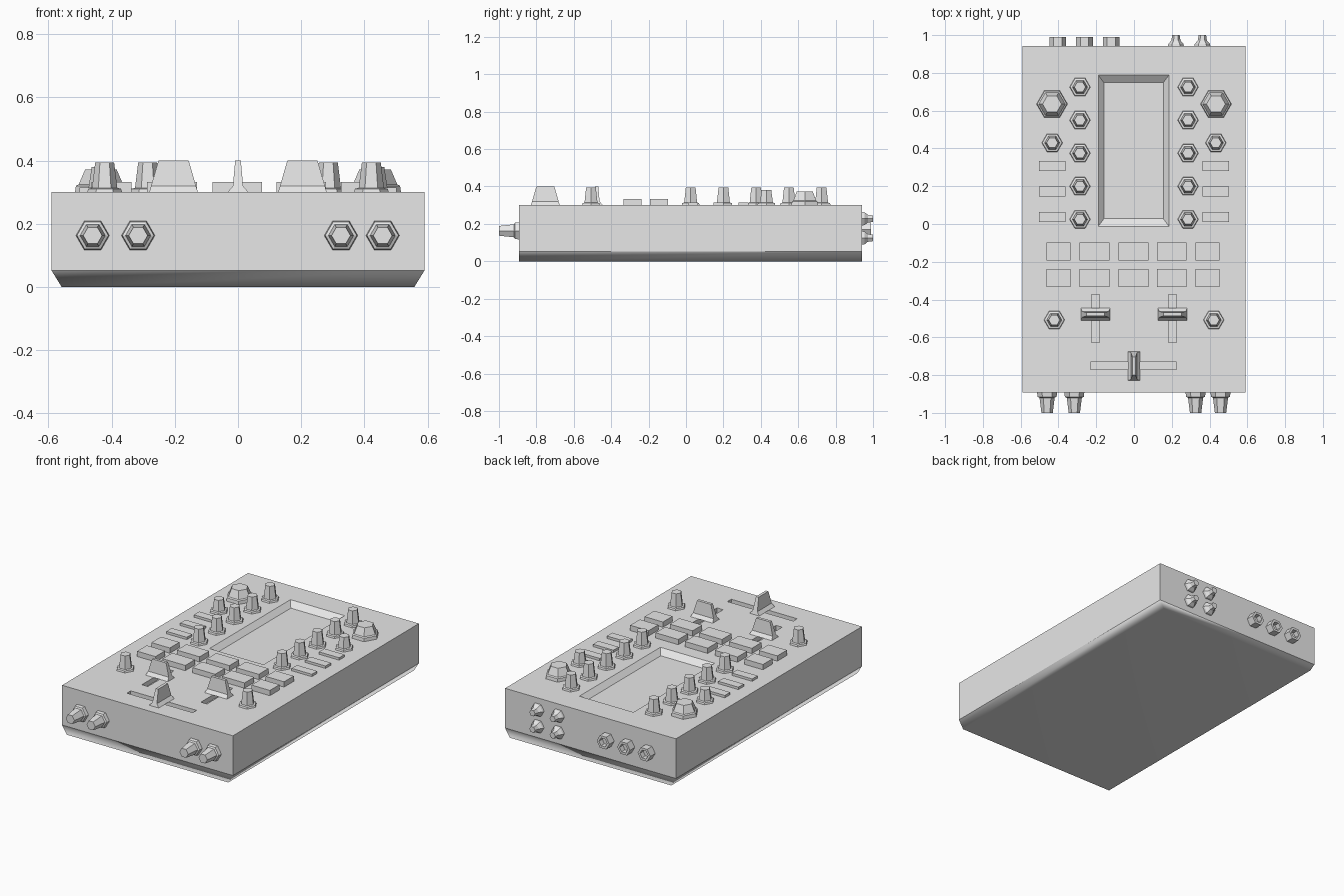
import bpy, bmesh, math
from mathutils import Vector, Matrix

cube = bpy.data.objects.get("Cube")
if cube:
    bpy.data.objects.remove(cube, do_unlink=True)

grey = bpy.data.materials.new("light_grey")
grey.use_nodes = True
grey.diffuse_color = (0.8, 0.8, 0.8, 1)
grey.node_tree.nodes["Principled BSDF"].inputs["Base Color"].default_value = (0.8, 0.8, 0.8, 1)

TOP, FRONT, BACK = 0.30, -0.893, 0.942
UP = Matrix.Identity(4)
FORWARD = Matrix.Rotation(math.pi / 2, 4, 'X')
BACKWARD = Matrix.Rotation(-math.pi / 2, 4, 'X')


def loft(name, rings, location=(0, 0, 0), turn=UP, cap_end=True):
    """Skin a stack of equal-sized rings and cap the ends."""
    bm = bmesh.new()
    loops = [[bm.verts.new(p) for p in ring] for ring in rings]
    n = len(loops[0])
    for a, b in zip(loops, loops[1:]):
        for i in range(n):
            j = (i + 1) % n
            bm.faces.new((a[i], a[j], b[j], b[i]))
    bm.faces.new(loops[0])
    if cap_end:
        bm.faces.new(loops[-1])
    bmesh.ops.recalc_face_normals(bm, faces=bm.faces)
    mesh = bpy.data.meshes.new(name)
    bm.to_mesh(mesh)
    bm.free()
    mesh.materials.append(grey)
    obj = bpy.data.objects.new(name, mesh)
    obj.matrix_world = Matrix.Translation(location) @ turn
    bpy.context.collection.objects.link(obj)
    return obj


def rect(hx, hy, z):
    return [Vector((sx * hx, sy * hy, z)) for sx, sy in ((-1, -1), (1, -1), (1, 1), (-1, 1))]


def slab(name, x, y, w, d, z0, z1):
    return loft(name, [rect(w / 2, d / 2, z0), rect(w / 2, d / 2, z1)], (x, y, 0))


def hex_part(name, profile, location, turn=UP):
    """Six-sided turned part from (radius, height) pairs."""
    rings = [[Vector((r * math.cos(i * math.pi / 3), r * math.sin(i * math.pi / 3), h))
              for i in range(6)] for r, h in profile]
    return loft(name, rings, location, turn)


# Housing, with a sunken display and fader slots
MID = (FRONT + BACK) / 2
LEN = (BACK - FRONT) / 2
body = slab("body", 0, MID, 1.18, 2 * LEN, 0.052, TOP)
cutters = [loft("display_cutter", [rect(0.157, 0.36, TOP - 0.03), rect(0.217, 0.44, TOP + 0.03)],
                (-0.002, 0.388, 0))]
for s in (-1, 1):
    cutters.append(slab("slot_cutter", s * 0.204, -0.5, 0.042, 0.255, TOP - 0.03, TOP + 0.03))
cutters.append(slab("slot_cutter", -0.002, -0.75, 0.455, 0.038, TOP - 0.03, TOP + 0.03))
bpy.context.view_layer.objects.active = body
for cutter in cutters:
    cutter.hide_render = True
    mod = body.modifiers.new("cut", 'BOOLEAN')
    mod.operation, mod.solver, mod.object = 'DIFFERENCE', 'EXACT', cutter
    bpy.ops.object.modifier_apply(modifier=mod.name)
    bpy.data.objects.remove(cutter, do_unlink=True)

# Underside tray with tapered sides, softly shaded
tray = loft("base_tray", [rect(0.558, LEN, 0), rect(0.59, LEN, 0.052)], (0, MID, 0), cap_end=False)
tray.data.shade_smooth()
tray.modifiers.new("weighted_normals", 'WEIGHTED_NORMAL')

# Knob shapes
SMALL = [(0.055, 0), (0.052, 0.011), (0.04, 0.014), (0.03, 0.094)]
SHORT = [(0.055, 0), (0.052, 0.011), (0.04, 0.014), (0.03, 0.08)]
LARGE = [(0.082, 0), (0.079, 0.02), (0.07, 0.025), (0.05, 0.072)]
PLUG = [(0.053, 0), (0.05, 0.022), (0.04, 0.027), (0.03, 0.107)]
SOCKET = [(0.044, 0), (0.044, 0.048), (0.028, 0.048), (0.028, 0.015)]
PIN = [(0.042, 0), (0.04, 0.012), (0.024, 0.03), (0.02, 0.058)]

# Fader cap: wide foot, thin grip
CAP = [rect(0.077, 0.033, 0), rect(0.071, 0.016, 0.02), rect(0.048, 0.009, 0.1)]

# Mirrored controls on the top panel
for s in (-1, 1):
    side = "left" if s > 0 else "right"
    for i in range(5):
        hex_part(f"{side}_channel_knob", SMALL, (s * 0.286, 0.725 - 0.175 * i, TOP))
    hex_part(f"{side}_large_knob", LARGE, (s * 0.434, 0.635, TOP))
    hex_part(f"{side}_short_knob", SHORT, (s * 0.433, 0.43, TOP))
    hex_part(f"{side}_lower_knob", SMALL, (s * 0.422, -0.508, TOP))
    for i in range(3):
        slab(f"{side}_flat_button", s * 0.432, 0.308 - 0.135 * i, 0.14, 0.053, TOP - 0.01, TOP + 0.015)
    loft(f"{side}_fader_cap", CAP, (s * 0.204, -0.478, TOP))

# Two rows of pads
for y in (-0.145, -0.286):
    for x, w in ((-0.4, 0.127), (-0.209, 0.157), (-0.003, 0.157), (0.2, 0.157), (0.39, 0.127)):
        slab("pad", x, y, w, 0.095, TOP - 0.01, TOP + 0.033)

# Cross fader cap
loft("cross_fader_cap", CAP, (0, -0.752, TOP), Matrix.Rotation(math.pi / 2, 4, 'Z'))

# Front knobs
for x in (-0.46, -0.316, 0.326, 0.458):
    hex_part("front_knob", PLUG, (x, FRONT, 0.163), FORWARD)

# Rear sockets and pins
for x in (-0.403, -0.262, -0.12):
    hex_part("rear_socket", SOCKET, (x, BACK, 0.17), BACKWARD)
for x in (0.222, 0.362):
    for z in (0.125, 0.228):
        hex_part("rear_pin", PIN, (x, BACK, z), BACKWARD)
